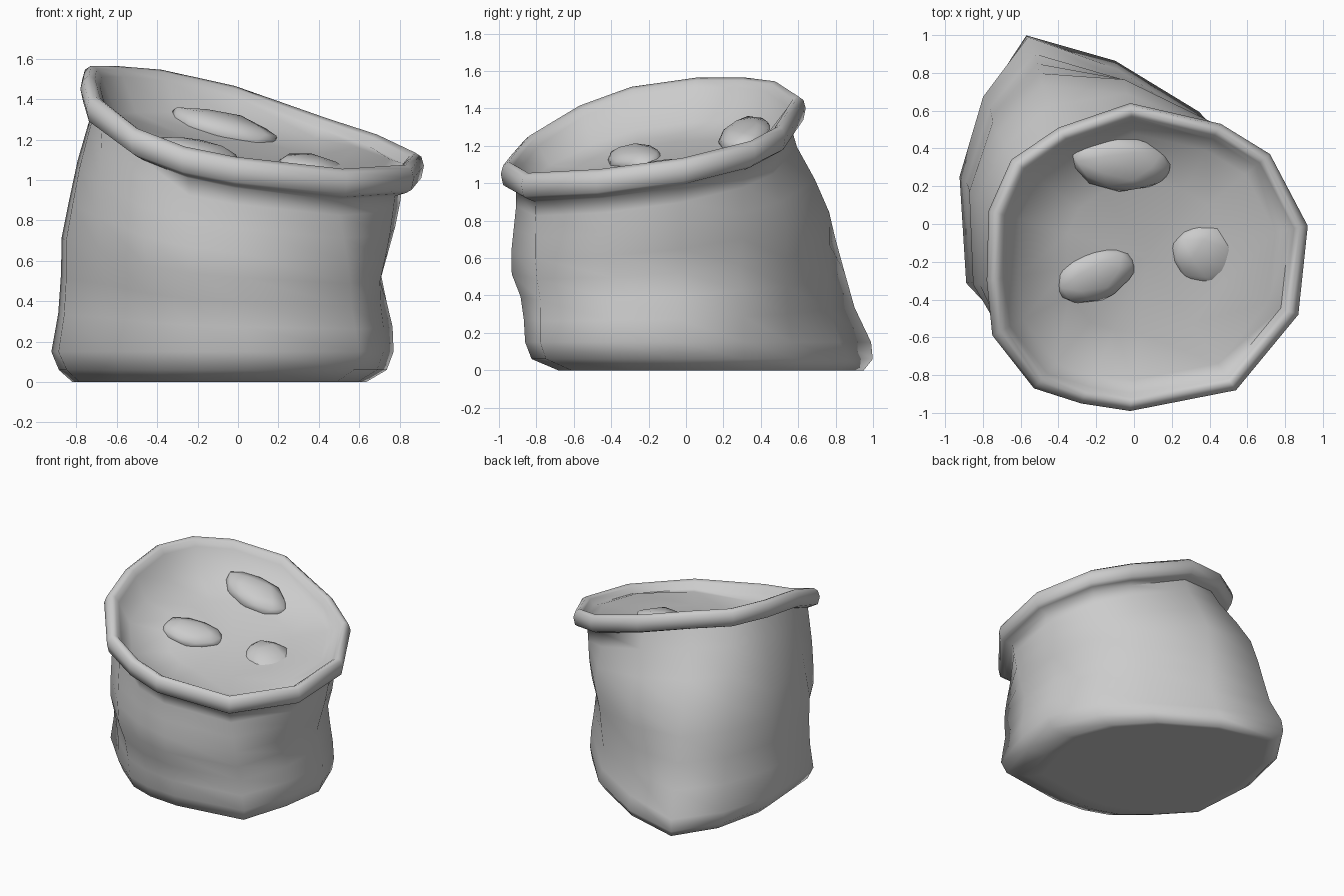
import bpy, bmesh, math, random
from mathutils import Vector, Matrix

cube = bpy.data.objects.get("Cube")
if cube:
    bpy.data.objects.remove(cube, do_unlink=True)
random.seed(4)

grey = bpy.data.materials.new("plain grey")
grey.use_nodes = True
GREY = (0.6, 0.6, 0.6, 1)
grey.diffuse_color = GREY
grey.node_tree.nodes["Principled BSDF"].inputs["Base Color"].default_value = GREY

# Tilted mouth outline, and the floor outline it hangs down to
MOUTH = [Vector(p) for p in (
    (.92, -.01, 1.08), (.87, -.48, 1.02), (.54, -.88, 1), (-.02, -.99, 1.06), (-.28, -.95, 1.11),
    (-.53, -.87, 1.2), (-.75, -.59, 1.36), (-.78, -.3, 1.46), (-.77, .07, 1.51),
    (-.65, .34, 1.51), (-.4, .51, 1.49), (-.02, .64, 1.41), (.46, .53, 1.25), (.72, .37, 1.17))]
FLOOR = [Vector((x, y, 0)) for x, y in (
    (.77, -.05), (.72, -.4), (.6, -.78), (.05, -.86), (-.2, -.84), (-.4, -.77), (-.62, -.59),
    (-.88, -.31), (-.92, .25), (-.82, .69), (-.59, 1.04), (-.1, .9), (.36, .62), (.63, .32))]
MOUTH_MID = Vector((.07, -.17, 1.24))
FLOOR_MID = Vector((-.08, 0, 0))
REST_MID = Vector((-.2, .4, 0))
MOUTH_UP = Vector((.25, -.22, 1))

# Wall creases: height share, then push outward on the left, right, front and back
CREASES = (
    (0, .01, 0, 0, -.08), (.15, .01, -.015, 0, -.08), (.3, .03, -.055, .01, -.03),
    (.45, .06, -.09, .05, .02), (.6, .055, -.065, .045, .07), (.75, .05, -.04, .025, .045),
    (.9, .03, -.025, .005, 0), (1, .01, -.02, 0, 0))


def scaled(points, middle, factor, rise):
    """Copy of an outline scaled in plan about its middle and lifted."""
    return [Vector((middle.x + (p.x - middle.x) * factor,
                    middle.y + (p.y - middle.y) * factor, p.z + rise)) for p in points]


def mouth_ring(factor, rise):
    return scaled(MOUTH, MOUTH_MID, factor, rise)


def wall_ring(t, left, right, front, back):
    """Ring between floor and neck, creased by direction."""
    low, high = scaled(FLOOR, FLOOR_MID, 1, .15), mouth_ring(.9, -.1)
    ring = []
    for a, b in zip(low, high):
        p = a.lerp(b, t)
        away = Vector((p.x, p.y, 0)).normalized()
        push = away.x ** 2 * (right if away.x > 0 else left)
        push += away.y ** 2 * (back if away.y > 0 else front)
        ring.append(p + away * push)
    return ring


def filling_ring(factor, depth):
    """Ring on the sunken filling, sloping with the mouth but shallower on the right."""
    ring = [MOUTH_MID.lerp(p, factor) for p in MOUTH]
    return [p + Vector((0, 0, .09 * (p.x - MOUTH_MID.x) - depth)) for p in ring]


def finish(bm, name):
    bmesh.ops.recalc_face_normals(bm, faces=bm.faces)
    mesh = bpy.data.meshes.new(name)
    bm.to_mesh(mesh)
    bm.free()
    mesh.materials.append(grey)
    obj = bpy.data.objects.new(name, mesh)
    bpy.context.collection.objects.link(obj)
    bpy.ops.object.select_all(action='DESELECT')
    obj.select_set(True)
    bpy.context.view_layer.objects.active = obj
    bpy.ops.object.shade_smooth_by_angle(angle=math.radians(75))


def loft(bm, rings):
    loops = [[bm.verts.new(p) for p in ring] for ring in rings]
    for lower, upper in zip(loops, loops[1:]):
        for i in range(len(lower)):
            j = (i + 1) % len(lower)
            bm.faces.new((lower[i], lower[j], upper[j], upper[i]))
    return loops


# Sack: floor, creased walls, rolled rim and sunken filling in one skin
rings = [scaled(FLOOR, REST_MID, .78, 0), scaled(FLOOR, REST_MID, .86, 0),
         scaled(FLOOR, FLOOR_MID, .96, .06)]
rings += [wall_ring(*crease) for crease in CREASES]
rings += [mouth_ring(*step) for step in (
    (.95, -.085), (.985, -.07), (1, -.01), (.985, .035), (.95, .055), (.915, .04), (.885, 0))]
rings += [filling_ring(.8, .07), filling_ring(.5, .115)]
bm = bmesh.new()
loops = loft(bm, rings)
bm.faces.new(loops[0])
centre = bm.verts.new(MOUTH_MID - Vector((0, 0, .14)))
last = loops[-1]
for i, v in enumerate(last):
    bm.faces.new((v, last[(i + 1) % len(last)], centre))
finish(bm, "sack")


# Lumps half buried in the filling, lying along its slope
def lump(name, place, size, turn):
    bm = bmesh.new()
    bmesh.ops.create_icosphere(bm, subdivisions=2, radius=1)
    for v in bm.verts:
        v.co *= random.uniform(.92, 1.06)
    lean = Vector((0, 0, 1)).rotation_difference(MOUTH_UP).to_matrix().to_4x4()
    bm.transform(Matrix.Translation(place) @ lean
                 @ Matrix.Rotation(turn, 4, 'Z') @ Matrix.Diagonal((*size, 1)))
    finish(bm, name)


lump("left_lump", (-.21, -.27, 1.13), (.23, .14, .07), .3)
lump("right_lump", (.39, -.17, 1.03), (.21, .18, .08), -.6)
lump("back_lump", (-.06, .32, 1.25), (.29, .15, .08), -.1)
